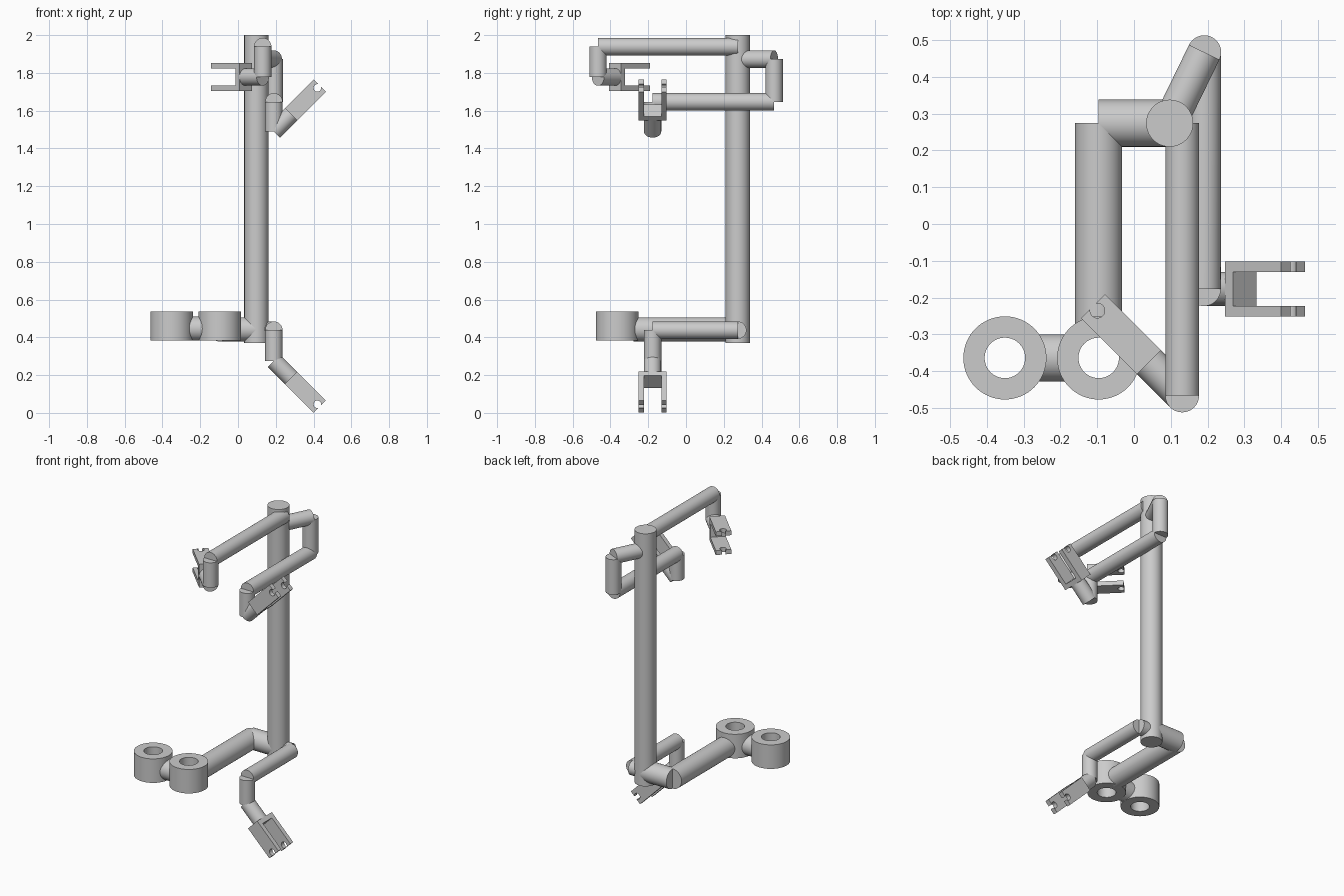
import bpy, bmesh, math
from mathutils import Vector, Matrix

default = bpy.data.objects.get("Cube")
if default:
    bpy.data.objects.remove(default, do_unlink=True)

grey = bpy.data.materials.new("plain grey")
grey.use_nodes = True
colour = (0.6, 0.6, 0.6, 1)
grey.diffuse_color = colour
grey.node_tree.nodes["Principled BSDF"].inputs["Base Color"].default_value = colour

THICK, THIN = 0.064, 0.046          # tube radii
STUB = 0.128                        # angled tube before each fork


def finish(name, bm, smooth=True):
    bmesh.ops.recalc_face_normals(bm, faces=bm.faces)
    mesh = bpy.data.meshes.new(name)
    bm.to_mesh(mesh)
    bm.free()
    mesh.materials.append(grey)
    obj = bpy.data.objects.new(name, mesh)
    bpy.context.collection.objects.link(obj)
    if smooth:
        bpy.ops.object.select_all(action="DESELECT")
        obj.select_set(True)
        bpy.context.view_layer.objects.active = obj
        bpy.ops.object.shade_smooth_by_angle(angle=math.radians(35))
    return obj


def tube(name, start, end, radius):
    """Flat-ended round bar between two points."""
    a, b = Vector(start), Vector(end)
    turn = (b - a).to_track_quat("Z", "Y").to_matrix().to_4x4()
    bm = bmesh.new()
    bmesh.ops.create_cone(bm, cap_ends=True, segments=48, radius1=radius, radius2=radius,
                          depth=(b - a).length, matrix=Matrix.Translation((a + b) / 2) @ turn)
    return finish(name, bm)


def chain(name, points, radius):
    """Bars joined end to end through the given points."""
    for i, (a, b) in enumerate(zip(points, points[1:]), 1):
        tube(f"{name}_bar_{i}", a, b, radius)


def ring(name, x, y):
    """Thick open collar."""
    inner, outer, low, high = 0.055, 0.113, 0.382, 0.537
    bm = bmesh.new()
    corners = [bm.verts.new((r, 0, z)) for r, z in
               ((inner, low), (outer, low), (outer, high), (inner, high))]
    edges = [bm.edges.new((corners[i], corners[(i + 1) % 4])) for i in range(4)]
    bmesh.ops.spin(bm, geom=corners + edges, cent=(0, 0, 0), axis=(0, 0, 1),
                   angle=math.tau, steps=64, use_duplicate=False)
    bmesh.ops.remove_doubles(bm, verts=bm.verts, dist=0.0001)
    bmesh.ops.translate(bm, verts=bm.verts, vec=(x, y, 0))
    return finish(name, bm)


def fork(name, start, direction, spread):
    """Angled stub tube carrying a two-pronged fork with notched tips."""
    u, w = Vector(direction).normalized(), Vector(spread)
    v = w.cross(u)
    base = Vector(start) + u * STUB
    tube(name + "_stub", start, base + u * 0.01, THIN)
    length, half, width, wall = 0.215, THIN, 0.15, 0.029
    notch_r, notch_x = 0.02, length - 0.017

    # side outline with a round notch open at the tip
    opening = math.acos((length - notch_x) / notch_r)
    outline = [(0, -half), (length, -half)]
    steps = 20
    for i in range(steps + 1):
        t = -opening - (math.tau - 2 * opening) * i / steps
        outline.append((notch_x + notch_r * math.cos(t), notch_r * math.sin(t)))
    outline += [(length, half), (0, half)]

    bm = bmesh.new()

    def plate(points, low, high):
        face = bm.faces.new([bm.verts.new((a, b, low)) for a, b in points])
        grown = bmesh.ops.extrude_face_region(bm, geom=[face])["geom"]
        bmesh.ops.translate(bm, vec=(0, 0, high - low),
                            verts=[g for g in grown if isinstance(g, bmesh.types.BMVert)])

    plate(outline, -width / 2, -width / 2 + wall)
    plate(outline, width / 2 - wall, width / 2)
    plate([(0, -half), (wall, -half), (wall, half), (0, half)],
          -width / 2 + wall, width / 2 - wall)
    frame = Matrix((u, v, w)).transposed().to_4x4()
    bm.transform(Matrix.Translation(base) @ frame)
    return finish(name, bm)


# upright post
px, py = 0.097, 0.274
tube("post", (px, py, 0.37), (px, py, 2.0), THICK)

# lower arm with the two collars
low = 0.442
rx, ry, gap = -0.096, -0.364, 0.255
chain("collar_arm", [(px, py, low), (rx, py, low), (rx, ry + 0.085, low)], THICK)
ring("near_collar", rx, ry)
ring("far_collar", rx - gap, ry)
tube("collar_link", (rx - 0.085, ry, low + 0.004), (rx - gap + 0.085, ry, low + 0.004), THICK)

# lower fork arm
ax, ay = 0.19, -0.177
chain("lower_arm", [(px, py, low - 0.004), (ax, py, low - 0.004),
                    (ax, ay, low - 0.004), (ax, ay, 0.276)], THIN)
fork("lower_fork", (ax, ay, 0.276), (1, 0, -1), (0, 1, 0))

# upper fork arm, reaching behind the post and forward again
chain("upper_arm", [(px, py, 1.873), (0.191, 0.467, 1.873), (0.191, 0.467, 1.647),
                    (ax, ay, 1.647), (ax, ay, 1.49)], THIN)
fork("upper_fork", (ax, ay, 1.49), (1, 0, 1), (0, 1, 0))

# top fork arm
tx, ty = 0.131, -0.466
chain("top_arm", [(tx, py, 1.939), (tx, ty, 1.939), (tx, ty, 1.778)], THIN)
fork("top_fork", (tx, ty, 1.778), (-1, 1, 0), (0, 0, 1))
